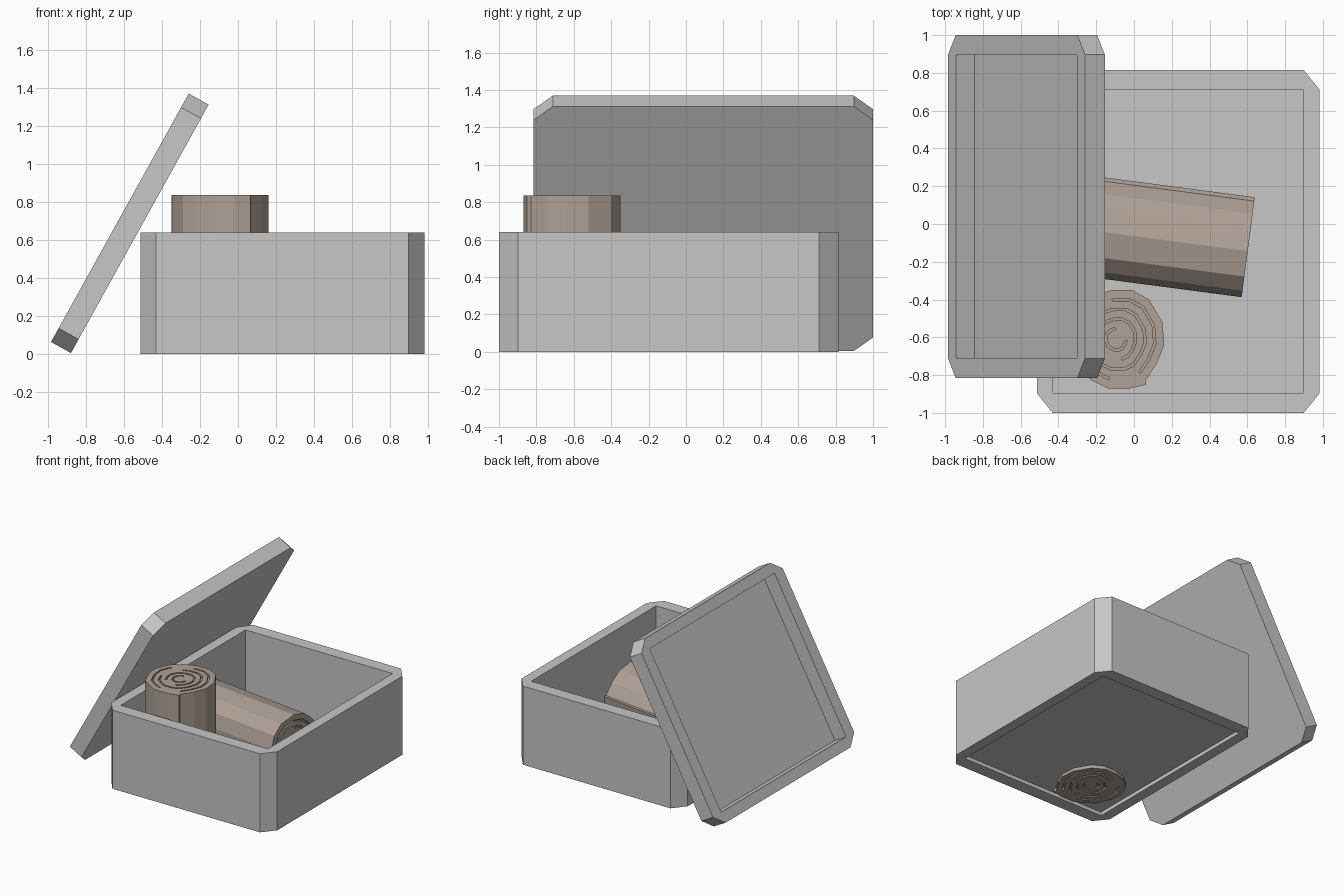
import bpy, bmesh, math
from mathutils import Matrix, Vector

if "Cube" in bpy.data.objects:
    bpy.data.objects.remove(bpy.data.objects["Cube"])


def material(name, col):
    m = bpy.data.materials.new(name)
    m.diffuse_color = (*col, 1)
    m.use_nodes = True
    m.node_tree.nodes["Principled BSDF"].inputs["Base Color"].default_value = m.diffuse_color
    return m


grey = material("stone grey", (0.57, 0.57, 0.57))
brown = material("dull brown", (0.43, 0.36, 0.31))


def make(name, bm, mat, matrix=Matrix()):
    bmesh.ops.recalc_face_normals(bm, faces=bm.faces)
    me = bpy.data.meshes.new(name)
    bm.to_mesh(me)
    bm.free()
    me.materials.append(mat)
    ob = bpy.data.objects.new(name, me)
    ob.matrix_world = matrix
    bpy.context.collection.objects.link(ob)
    return ob


HX, HY, CX, CY = 0.7475, 0.9075, 0.083, 0.103   # half sizes, corner cuts
IX, IY = 0.663, 0.803                            # half sizes of the opening


def tray(name, height, pocket_z, through, matrix):
    """Chamfered block with a rectangular pocket; through = hollow underneath."""
    bm = bmesh.new()
    outer = [(HX - CX, -HY), (HX, -HY + CY), (HX, HY - CY), (HX - CX, HY),
             (-HX + CX, HY), (-HX, HY - CY), (-HX, -HY + CY), (-HX + CX, -HY)]
    inner = [(IX, -IY), (IX, IY), (-IX, IY), (-IX, -IY)]

    def loop(pts, z):
        return [bm.verts.new((x, y, z)) for x, y in pts]

    def walls(a, b):
        n = len(a)
        for i in range(n):
            bm.faces.new((a[i], a[(i + 1) % n], b[(i + 1) % n], b[i]))

    def rim(o, c):
        for i in range(4):
            bm.faces.new((o[2 * i], o[2 * i + 1], c[i]))
            bm.faces.new((o[2 * i + 1], o[(2 * i + 2) % 8], c[(i + 1) % 4], c[i]))

    lo, hi = loop(outer, 0), loop(outer, height)
    top = loop(inner, height)
    walls(lo, hi)
    rim(hi, top)
    if through:
        low = loop(inner, 0)
        walls(top, low)
        rim(lo, low)
    else:
        low = loop(inner, pocket_z)
        walls(top, low)
        bm.faces.new(low)
        bm.faces.new(lo)
    return make(name, bm, grey, matrix)


# open box with a floor panel raised slightly above the ground
box_pos = Matrix.Translation((0.234, -0.0925, 0))
tray("box_walls", 0.64, 0, True, box_pos)
bm = bmesh.new()
bm.faces.new([bm.verts.new((x, y, 0.03)) for x, y in
              ((IX, -IY), (IX, IY), (-IX, IY), (-IX, -IY))])
make("box_floor", bm, grey, box_pos)

# lid leaning on the side of the box
tray("lid", 0.12, 0.006, False,
     Matrix.Translation((-0.517, 0.0925, 0.658)) @ Matrix.Rotation(-math.radians(61), 4, 'Y'))

# log cross-section, with a small step where the bark overlaps
SECTION = [(-.025, .26), (.085, .26), (.175, .21), (.245, .09), (.255, -.03),
           (.215, -.13), (.155, -.22), (.16, -.24), (.075, -.26), (-.045, -.26),
           (-.125, -.22), (-.195, -.17), (-.245, -.05), (-.255, .05),
           (-.205, .16), (-.12, .23)]


def prism(bm, pts, z0, z1):
    a = [bm.verts.new((x, y, z0)) for x, y in pts]
    b = [bm.verts.new((x, y, z1)) for x, y in pts]
    bm.faces.new(a[::-1])
    bm.faces.new(b)
    n = len(a)
    for i in range(n):
        bm.faces.new((a[i], a[(i + 1) % n], b[(i + 1) % n], b[i]))


def log(name, length, matrix):
    bm = bmesh.new()
    h = length / 2
    prism(bm, SECTION, -h, h)
    ob = make(name, bm, brown, matrix)
    # growth rings cut as open grooves in both ends
    cut = bmesh.new()
    ring = [p for i, p in enumerate(SECTION) if i != 7]
    n = len(ring)
    for k, start, count in ((0.78, 0, 7), (0.78, 8, 6), (0.58, 14, 13), (0.38, 10, 13), (0.19, 4, 12)):
        pts = [ring[(start + j) % n] for j in range(count)]
        band = [(x * (k + .05), y * (k + .05)) for x, y in pts]
        band += [(x * k, y * k) for x, y in reversed(pts)]
        prism(cut, band, h - 0.02, h + 0.05)
        prism(cut, band, -h - 0.05, -h + 0.02)
    cutter = make(name + "_ring_cutter", cut, brown, matrix)
    cutter.hide_render = True
    mod = ob.modifiers.new("rings", 'BOOLEAN')
    mod.object = cutter
    mod.operation = 'DIFFERENCE'
    mod.solver = 'EXACT'
    bpy.context.view_layer.update()
    dg = bpy.context.evaluated_depsgraph_get()
    me = bpy.data.meshes.new_from_object(ob.evaluated_get(dg))
    ob.modifiers.clear()
    ob.data = me
    bpy.data.objects.remove(cutter)
    return ob


# one log standing in the corner, one lying on the floor
log("standing_log", 0.832, Matrix.Translation((-0.095, -0.61, 0.419)))
axis = Vector((math.cos(math.radians(-7.5)), math.sin(math.radians(-7.5)), 0))
side = Vector((-axis.y, axis.x, 0))
turn = Matrix((axis, side, (0, 0, 1))).transposed()
lay = Matrix(((0, 0, 1), (1, 0, 0), (0, 1, 0)))          # section x to side, y to up
log("lying_log", 0.975, Matrix.Translation((0.12, -0.07, 0.29))
    @ (turn @ lay @ Matrix.Rotation(math.radians(72), 3, 'Z')).to_4x4())
